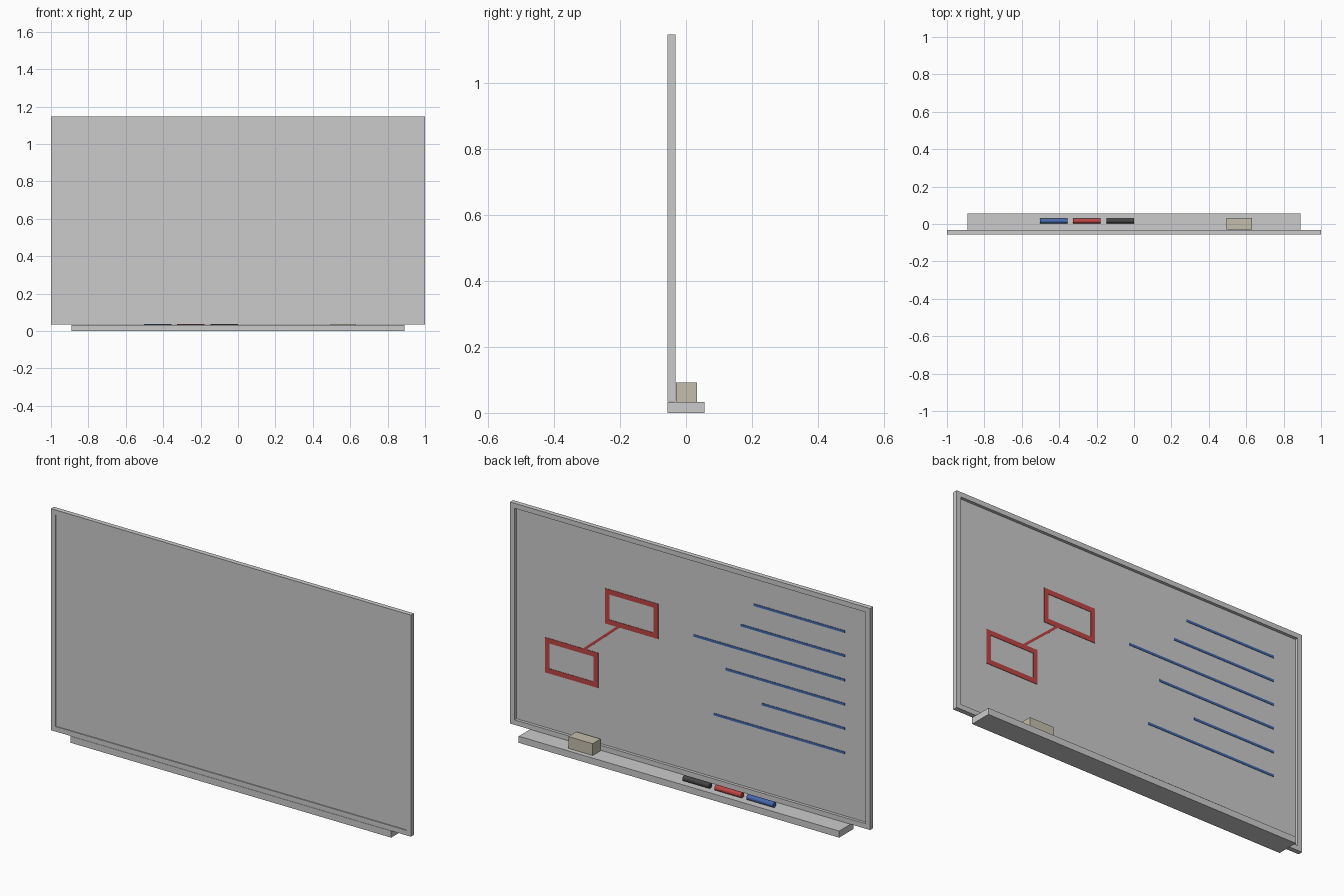
import bpy, bmesh, math
from mathutils import Matrix

if "Cube" in bpy.data.objects:
    bpy.data.objects.remove(bpy.data.objects["Cube"])


def finish(bm, name, mat=None):
    bmesh.ops.recalc_face_normals(bm, faces=bm.faces)
    me = bpy.data.meshes.new(name)
    bm.to_mesh(me)
    bm.free()
    ob = bpy.data.objects.new(name, me)
    bpy.context.collection.objects.link(ob)
    if mat:
        me.materials.append(mat)
    return ob


def colour(name, rgb):
    m = bpy.data.materials.new(name)
    m.diffuse_color = (*rgb, 1)
    m.use_nodes = True
    m.node_tree.nodes["Principled BSDF"].inputs["Base Color"].default_value = m.diffuse_color
    return m


def box(name, x, y, z, mat=None, tilt=0):
    bm = bmesh.new()
    size = Matrix.Diagonal((x[1] - x[0], y[1] - y[0], z[1] - z[0], 1))
    mid = Matrix.Translation([(a + b) / 2 for a, b in (x, y, z)])
    bmesh.ops.create_cube(bm, size=1, matrix=mid @ Matrix.Rotation(tilt, 4, 'Y') @ size)
    return finish(bm, name, mat)


def ring(name, x, y, z, w, mat=None):
    # rectangular border of width w, extruded along y
    bm = bmesh.new()

    def loop(d, yy):
        a, b, c, e = x[0] + d, x[1] - d, z[0] + d, z[1] - d
        return [bm.verts.new((p, yy, q)) for p, q in ((a, c), (b, c), (b, e), (a, e))]

    loops = [loop(0, y[0]), loop(0, y[1]), loop(w, y[1]), loop(w, y[0])]
    for i in range(4):
        l, m = loops[i], loops[(i + 1) % 4]
        for j in range(4):
            k = (j + 1) % 4
            bm.faces.new((l[j], l[k], m[k], m[j]))
    return finish(bm, name, mat)


blue = colour("blue", (0.06, 0.14, 0.42))
red = colour("red", (0.52, 0.06, 0.06))
black = colour("black", (0.06, 0.06, 0.06))
felt = colour("felt", (0.55, 0.51, 0.41))

# board: frame with a recessed writing panel
ring("board_frame", (-1, 1), (-0.056, -0.032), (0.034, 1.146), 0.025)
box("writing_panel", (-0.98, 0.98), (-0.051, -0.047), (0.054, 1.126))

# tray
box("tray", (-0.89, 0.89), (-0.056, 0.056), (0, 0.033))

# eraser
box("eraser", (0.495, 0.63), (-0.03, 0.033), (0.033, 0.092), felt)

# markers lying along the tray
for i, mat in enumerate((blue, red, black)):
    bm = bmesh.new()
    place = Matrix.Translation((-0.43 + 0.178 * i, 0.0165, 0.0465)) @ Matrix.Rotation(math.pi / 2, 4, 'Y')
    bmesh.ops.create_cone(bm, cap_ends=True, segments=12, radius1=0.0135,
                          radius2=0.0135, depth=0.147, matrix=place)
    finish(bm, f"marker_{mat.name}", mat)

# written lines
ink = (-0.048, -0.045)
for i, end in enumerate((-0.343, -0.27, -0.01, -0.187, -0.387, -0.12)):
    z = 0.984 - 0.1217 * i
    box(f"written_line_{i + 1}", (-0.85, end), ink, (z - 0.006, z + 0.006), blue)

# diagram: two boxes and a connector
ring("diagram_box_upper", (0.187, 0.482), ink, (0.67, 0.846), 0.025, red)
ring("diagram_box_lower", (0.52, 0.816), ink, (0.335, 0.511), 0.025, red)
dx, dz = 0.21, -0.18
half = math.hypot(dx, dz) / 2
box("diagram_connector", (0.503 - half, 0.503 + half), ink, (0.584, 0.596), red,
    tilt=-math.atan2(dz, dx))
